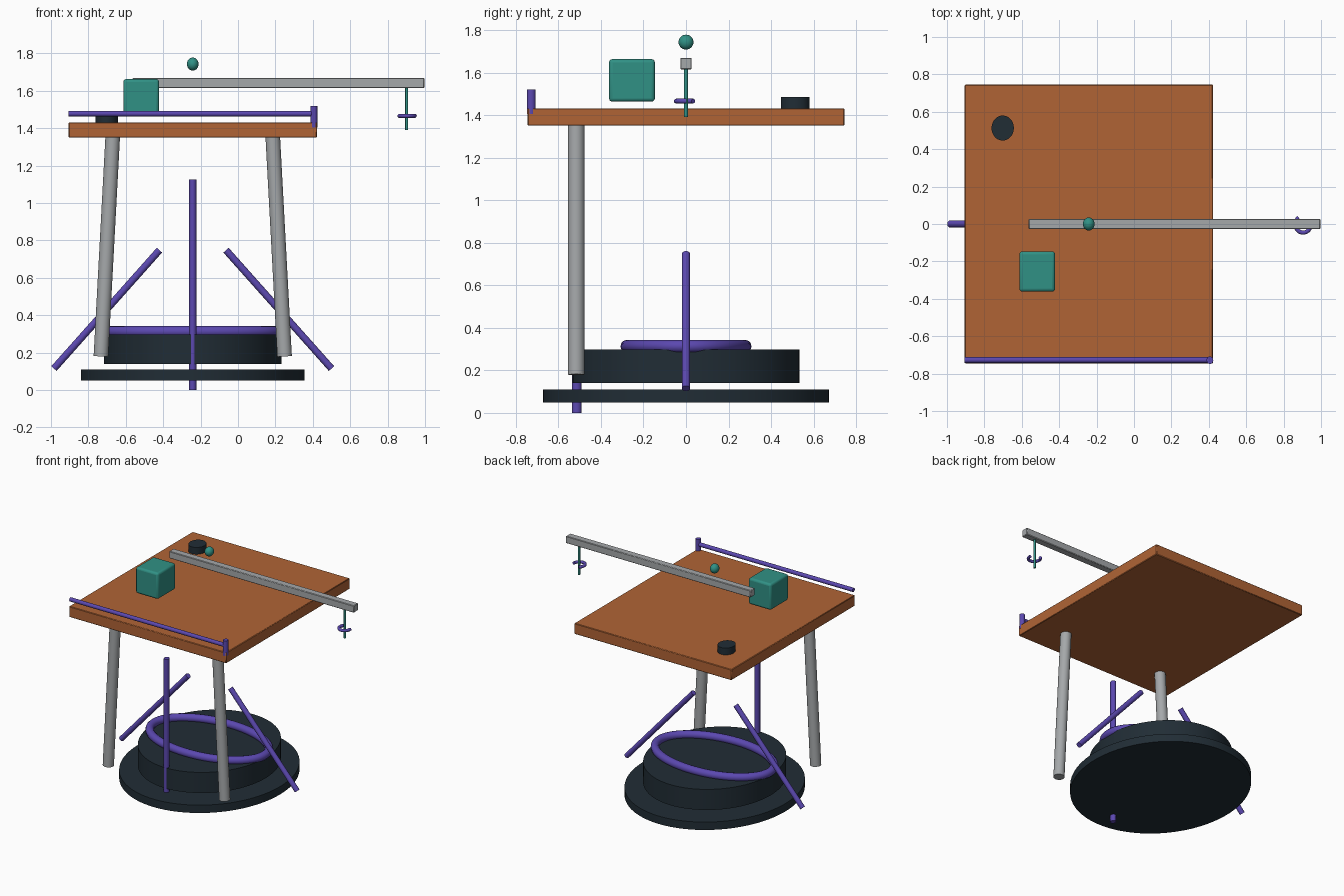
import bpy, math
from mathutils import Vector

default = bpy.data.objects.get("Cube")
if default:
    bpy.data.objects.remove(default, do_unlink=True)

CX = -0.242      # centre line of the table and base
SQUASH = 0.89    # round parts are narrower in x than in y


def material(name, rgb):
    mat = bpy.data.materials.new(name)
    mat.use_nodes = True
    mat.diffuse_color = (*rgb, 1)
    mat.node_tree.nodes["Principled BSDF"].inputs["Base Color"].default_value = (*rgb, 1)
    return mat


wood = material("warm_brown", (0.434, 0.127, 0.036))
grey = material("light_grey", (0.376, 0.392, 0.402))
teal = material("teal", (0.03, 0.283, 0.235))
purple = material("purple", (0.105, 0.065, 0.434))
dark = material("dark_slate", (0.015, 0.026, 0.036))


def finish(name, mat, smooth=True):
    obj = bpy.context.object
    obj.name = name
    obj.data.materials.append(mat)
    if smooth:
        bpy.ops.object.transform_apply(location=False, rotation=False, scale=True)
        bpy.ops.object.shade_smooth_by_angle(angle=math.radians(35))
    return obj


def box(name, low, high, mat, bevel, segments=1):
    low, high = Vector(low), Vector(high)
    bpy.ops.mesh.primitive_cube_add(size=1, location=(low + high) / 2)
    bpy.context.object.scale = high - low
    obj = finish(name, mat)
    mod = obj.modifiers.new("soft_edges", "BEVEL")
    mod.width, mod.segments = bevel, segments


def disc(name, x, y, z0, z1, radius, mat, sides=64):
    bpy.ops.mesh.primitive_cylinder_add(vertices=sides, radius=radius, depth=z1 - z0,
                                        location=(x, y, (z0 + z1) / 2))
    bpy.context.object.scale.x = SQUASH
    finish(name, mat)


def rod(name, start, end, radius, mat, sides=24):
    start, end = Vector(start), Vector(end)
    axis = end - start
    bpy.ops.mesh.primitive_cylinder_add(vertices=sides, radius=radius, depth=axis.length,
                                        location=(start + end) / 2)
    bpy.context.object.rotation_euler = axis.to_track_quat("Z", "Y").to_euler()
    finish(name, mat)


def arc_tube(name, centre, rx, ry, tube, a0, a1, mat, steps=64):
    # Sweeps a round tube along an elliptical arc; a full turn closes the loop
    curve = bpy.data.curves.new(name, "CURVE")
    curve.dimensions = "3D"
    curve.bevel_depth, curve.bevel_resolution = tube, 4
    curve.use_fill_caps = True
    full = a1 - a0 >= 360
    count = steps if full else steps + 1
    spline = curve.splines.new("POLY")
    spline.points.add(count - 1)
    for i, point in enumerate(spline.points):
        a = math.radians(a0 + (a1 - a0) * i / steps)
        point.co = (rx * math.cos(a), ry * math.sin(a), 0, 1)
    spline.use_cyclic_u = full
    obj = bpy.data.objects.new(name, curve)
    obj.location = centre
    bpy.context.collection.objects.link(obj)
    bpy.ops.object.select_all(action="DESELECT")
    obj.select_set(True)
    bpy.context.view_layer.objects.active = obj
    bpy.ops.object.convert(target="MESH")
    finish(name, mat)


# Round base, drum and the oval ring on it
disc("base_plate", CX, 0, 0.05, 0.11, 0.672, dark, 96)
disc("base_drum", CX, 0, 0.14, 0.297, 0.533, dark, 96)
arc_tube("oval_ring", (CX, 0, 0.313), 0.464, 0.278, 0.03, 0, 360, purple)

# Table top, splayed legs and side braces
box("table_top", (-0.905, -0.745, 1.35), (0.422, 0.745, 1.432), wood, 0.004)
for side, label in ((-1, "right"), (1, "left")):
    rod(label + "_leg", (CX + side * 0.491, -0.516, 0.18),
        (CX + side * 0.428, -0.516, 1.352), 0.039, grey)
    rod(label + "_brace", (CX + side * 0.742, 0, 0.115),
        (CX + side * 0.178, 0, 0.748), 0.019, purple)
disc("front_post", CX, -0.514, 0, 1.125, 0.022, purple, 24)

# Front rail with its end post
rod("front_rail", (-0.905, -0.727, 1.478), (0.415, -0.727, 1.478), 0.015, purple)
disc("rail_post", 0.406, -0.728, 1.405, 1.52, 0.02, purple, 24)

# Things above the table top
box("teal_block", (-0.613, -0.362, 1.463), (-0.422, -0.146, 1.663), teal, 0.016, 3)
disc("puck", -0.702, 0.513, 1.43, 1.484, 0.067, dark, 40)
bpy.ops.mesh.primitive_uv_sphere_add(segments=32, ring_count=16, radius=0.035,
                                     location=(CX, 0, 1.743))
bpy.context.object.scale.x = SQUASH
finish("small_ball", teal)

# Long arm with a hanging wire and open hook
box("long_arm", (-0.563, -0.027, 1.615), (0.996, 0.027, 1.669), grey, 0.004)
disc("hanging_wire", 0.902, 0, 1.39, 1.617, 0.009, teal, 16)
arc_tube("open_hook", (0.904, -0.002, 1.466), 0.041, 0.044, 0.011, 125, 365, purple, 32)
